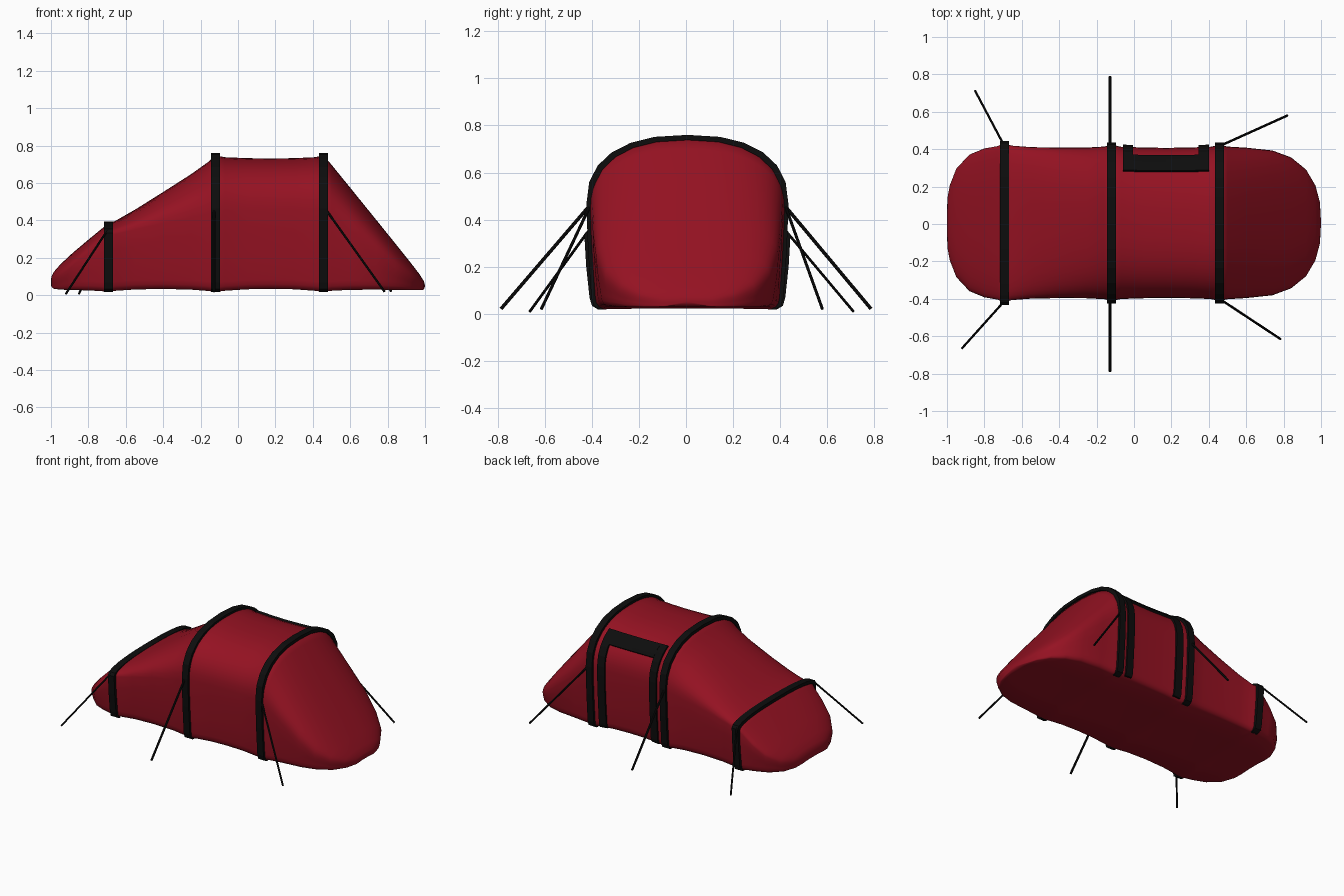
import bpy, bmesh
from math import sin, cos, pi
from mathutils import Vector

if "Cube" in bpy.data.objects:
    bpy.data.objects.remove(bpy.data.objects["Cube"])

YC = 0.006  # slight sideways shift of the tent body


def material(name, rgb):
    m = bpy.data.materials.new(name)
    m.diffuse_color = (*rgb, 1)
    m.use_nodes = True
    m.node_tree.nodes["Principled BSDF"].inputs["Base Color"].default_value = m.diffuse_color
    return m


RED = material("red_fabric", (0.30, 0.006, 0.016))
BLACK = material("black_trim", (0.004, 0.004, 0.004))

# Stations along the tent: x, half width, top height, bottom height, shoulder fraction
STATIONS = [
    (-0.998, 0.13, 0.10, 0.045, 0.5), (-0.985, 0.20, 0.125, 0.035, 0.5),
    (-0.95, 0.29, 0.165, 0.03, 0.55), (-0.88, 0.365, 0.23, 0.028, 0.65),
    (-0.80, 0.398, 0.297, 0.026, 0.75), (-0.73, 0.41, 0.355, 0.022, 0.82),
    (-0.695, 0.427, 0.382, 0.018, 0.84), (-0.655, 0.413, 0.398, 0.024, 0.81),
    (-0.55, 0.405, 0.458, 0.031, 0.75), (-0.40, 0.402, 0.552, 0.034, 0.68),
    (-0.25, 0.403, 0.648, 0.03, 0.62), (-0.16, 0.408, 0.712, 0.023, 0.60),
    (-0.12, 0.418, 0.748, 0.018, 0.60), (-0.07, 0.407, 0.738, 0.024, 0.60),
    (0.05, 0.403, 0.733, 0.032, 0.60), (0.17, 0.401, 0.731, 0.034, 0.60),
    (0.30, 0.403, 0.733, 0.032, 0.60), (0.41, 0.407, 0.738, 0.024, 0.60),
    (0.457, 0.418, 0.748, 0.018, 0.60), (0.50, 0.408, 0.698, 0.024, 0.60),
    (0.60, 0.402, 0.575, 0.029, 0.58), (0.74, 0.387, 0.402, 0.03, 0.55),
    (0.84, 0.35, 0.278, 0.028, 0.5), (0.92, 0.285, 0.178, 0.027, 0.5),
    (0.97, 0.20, 0.113, 0.027, 0.5), (0.994, 0.11, 0.075, 0.03, 0.5),
]


def station(x):
    for a, b in zip(STATIONS, STATIONS[1:]):
        if x <= b[0]:
            f = (x - a[0]) / (b[0] - a[0])
            return [p + (q - p) * f for p, q in zip(a, b)][1:]


def outline(st, t, off=0.0):
    """Half outline: t -2..-1 floor corner, -1..0 side wall, 0..1 roof arc."""
    w, h, zb, s = st
    w, h = w + off, h + off
    zs = zb + (h - zb) * s
    k = min(0.05, 0.35 * (zs - zb))
    if t < -1:
        a = (t + 2) * pi / 2
        return w * (0.87 + 0.08 * sin(a)), zb + k * (1 - cos(a))
    if t < 0:
        return w * (1 + 0.05 * -abs(t) ** 1.5), zs + (zb + k - zs) * -t
    a = t * pi / 2
    p = 2 / 2.4
    return w * max(cos(a), 0) ** p, zs + (h - zs) * sin(a) ** p


def finish(bm, name, mat, smooth=False):
    bmesh.ops.recalc_face_normals(bm, faces=bm.faces[:])
    me = bpy.data.meshes.new(name)
    bm.to_mesh(me)
    bm.free()
    me.materials.append(mat)
    for p in me.polygons:
        p.use_smooth = smooth
    ob = bpy.data.objects.new(name, me)
    bpy.context.collection.objects.link(ob)
    return ob


def skin(bm, rings, closed):
    """Join successive rings of vertices with quads."""
    for r, q in zip(rings, rings[1:]):
        n = len(r)
        for i in range(n if closed else n - 1):
            j = (i + 1) % n
            bm.faces.new((r[i], r[j], q[j], q[i]))


def spread(a, b, n):
    return [a + (b - a) * i / n for i in range(n + 1)]


# Fabric body, lofted and closed at both noses
bm = bmesh.new()
ts = [-2, -1.66, -1.33, -1, -0.66, -0.33] + spread(0, 1, 12)
rings = []
for st in STATIONS:
    half = [outline(st[1:], t) for t in ts]
    loop = half + [(-y, z) for y, z in half[-2::-1]]
    loop += [(-0.4 * st[1], st[3] + 0.004), (0.4 * st[1], st[3] + 0.004)]
    rings.append([bm.verts.new((st[0], y + YC, z)) for y, z in loop])
skin(bm, rings, True)
for ring, tip in ((rings[0], (-1, YC, 0.07)), (rings[-1], (1, YC, 0.05))):
    v = bm.verts.new(tip)
    for i in range(len(ring)):
        bm.faces.new((ring[i], ring[(i + 1) % len(ring)], v))
finish(bm, "tent_body", RED, True)


def band(name, x0, x1, path_at):
    """Flat strip between x0 and x1; path_at(x, offset) gives its (y, z) path."""
    bm = bmesh.new()
    xs = spread(x0, x1, max(1, round((x1 - x0) / 0.06)))
    cols = [[bm.verts.new((x, y + YC, z)) for y, z in path_at(x, 0.012)] for x in xs]
    cols += [[bm.verts.new((x, y + YC, z)) for y, z in path_at(x, -0.01)] for x in xs[::-1]]
    skin(bm, cols + cols[:1], False)
    for k in (0, -1):
        bm.faces.new([c[k] for c in cols])
    finish(bm, name, BLACK)


# Pole hoops
for name, xc in (("rear_hoop", -0.693), ("middle_hoop", -0.12), ("front_hoop", 0.457)):
    def hoop_path(x, off, xc=xc):
        half = [outline(station(xc), t, off)
                for t in [-2, -1.5, -1, -0.5] + spread(0, 1, 6)]
        return half + [(-y, z) for y, z in half[-2::-1]]
    band(name, xc - 0.024, xc + 0.024, hoop_path)


# Door frame on the +y side
def door_path(t0, t1, n):
    return lambda x, off: [outline(station(x), t, off) for t in spread(t0, t1, n)]


band("door_post_left", -0.06, -0.005, door_path(-1.6, 0.57, 16))
band("door_post_right", 0.345, 0.40, door_path(-1.6, 0.57, 16))
band("door_lintel", -0.005, 0.345, door_path(0.35, 0.57, 4))


# Guy ropes
def rope(name, a, b, r):
    a, b = Vector(a), Vector(b)
    bm = bmesh.new()
    bmesh.ops.create_cone(bm, cap_ends=True, segments=8, radius1=r, radius2=r,
                          depth=(b - a).length)
    ob = finish(bm, name, BLACK)
    ob.location = (a + b) / 2
    ob.rotation_mode = 'QUATERNION'
    ob.rotation_quaternion = (b - a).to_track_quat('Z', 'Y')


rope("rear_rope_left", (-0.70, 0.43, 0.345), (-0.85, 0.713, 0.008), 0.006)
rope("rear_rope_right", (-0.70, -0.42, 0.345), (-0.92, -0.665, 0.008), 0.006)
rope("middle_rope_left", (-0.128, 0.415, 0.465), (-0.128, 0.787, 0.02), 0.0075)
rope("middle_rope_right", (-0.128, -0.405, 0.465), (-0.128, -0.787, 0.02), 0.0075)
rope("front_rope_left", (0.465, 0.42, 0.465), (0.82, 0.58, 0.02), 0.0065)
rope("front_rope_right", (0.465, -0.405, 0.465), (0.783, -0.615, 0.02), 0.0065)
